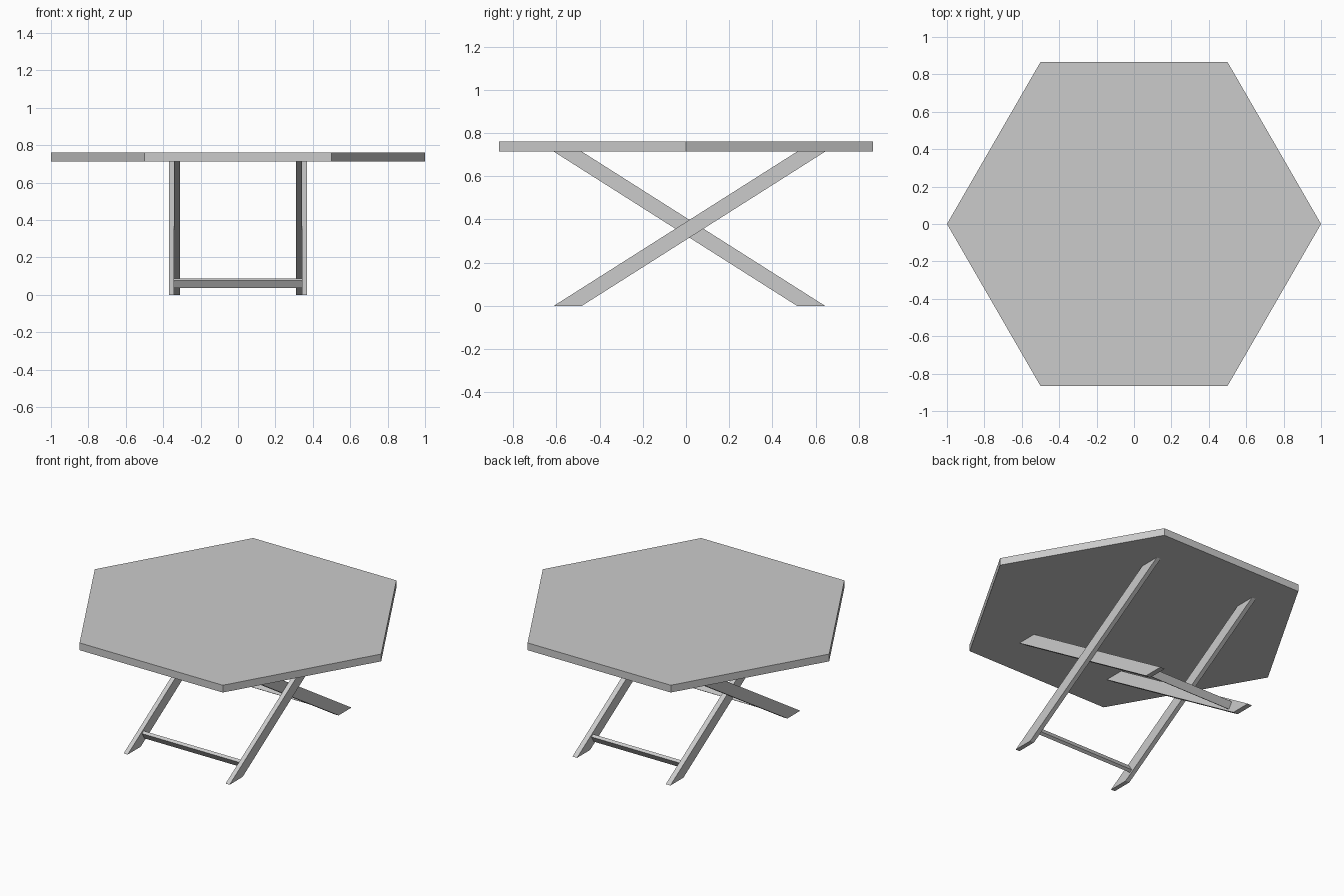
import bpy
import math
from mathutils import Vector

cube = bpy.data.objects.get("Cube")
if cube:
    bpy.data.objects.remove(cube, do_unlink=True)

TOP_Z, UNDER_Z = 0.76, 0.714
MID_Y = 0.016          # where the leg pairs cross
REACH = 0.563          # foot distance from the crossing
HALF_CUT = 0.065       # half the level cut at a leg's ends

grey = bpy.data.materials.new("light grey")
grey.use_nodes = True
grey.diffuse_color = (0.6, 0.6, 0.6, 1)
grey.node_tree.nodes["Principled BSDF"].inputs["Base Color"].default_value = (0.6, 0.6, 0.6, 1)


def prism(name, outline, offset):
    """Extrude a closed outline of 3D points along an offset."""
    n = len(outline)
    pts = [Vector(p) for p in outline]
    verts = pts + [p + Vector(offset) for p in pts]
    faces = [tuple(reversed(range(n))), tuple(range(n, 2 * n))]
    faces += [(i, (i + 1) % n, (i + 1) % n + n, i + n) for i in range(n)]
    mesh = bpy.data.meshes.new(name)
    mesh.from_pydata(verts, [], faces)
    mesh.materials.append(grey)
    obj = bpy.data.objects.new(name, mesh)
    bpy.context.collection.objects.link(obj)
    return obj


# Hexagonal table top
hexagon = [(math.cos(math.radians(60 * i)), math.sin(math.radians(60 * i)), UNDER_Z)
           for i in range(6)]
prism("table_top", hexagon, (0, 0, TOP_Z - UNDER_Z))

# Two crossing leg pairs: front feet outside, back feet inside
along = Vector((0, 2 * REACH, UNDER_Z)).normalized()
for pair, side, inner_x, outer_x in (("front", -1, 0.342, 0.37), ("back", 1, 0.31, 0.342)):
    foot, head = MID_Y + side * REACH, MID_Y - side * REACH
    for hand, x in (("left", inner_x), ("right", -outer_x)):
        outline = [(x, foot - HALF_CUT, 0), (x, foot + HALF_CUT, 0),
                   (x, head + HALF_CUT, UNDER_Z), (x, head - HALF_CUT, UNDER_Z)]
        prism(f"{pair}_{hand}_leg", outline, (outer_x - inner_x, 0, 0))

    # Crossbar near the feet, tilted with the legs
    u = Vector((0, -side * along.y, along.z))
    v = Vector((0, side * along.z, along.y))
    centre = Vector((-inner_x, foot, 0)) + u * (0.063 / along.z)
    section = [centre + u * a * 0.01 + v * b * 0.0235
               for a, b in ((-1, -1), (1, -1), (1, 1), (-1, 1))]
    prism(f"{pair}_crossbar", section, (2 * inner_x, 0, 0))

# Consistent outward normals
for obj in bpy.context.collection.objects:
    if obj.type == "MESH" and grey.name in obj.data.materials:
        import bmesh
        bm = bmesh.new()
        bm.from_mesh(obj.data)
        bmesh.ops.recalc_face_normals(bm, faces=bm.faces)
        bm.to_mesh(obj.data)
        bm.free()
